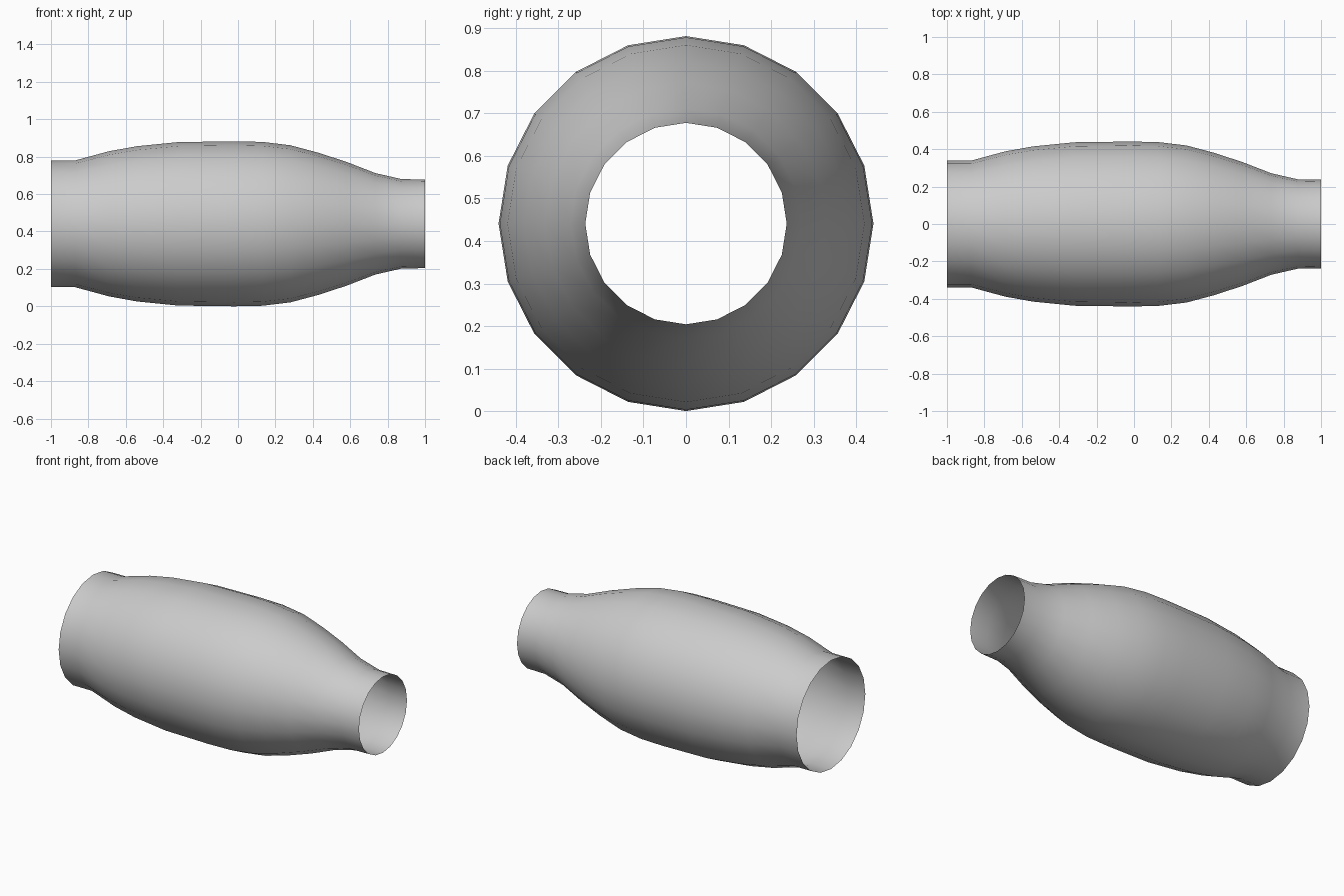
import bpy, bmesh, math

if "Cube" in bpy.data.objects:
    bpy.data.objects.remove(bpy.data.objects["Cube"])

SIDES = 20
AXIS_Z = 0.441
# (x, radius) along the sleeve
PROFILE = [(-1, .339), (-.87, .339), (-.69, .388), (-.54, .415), (-.32, .437),
           (-.02, .441), (.13, .438), (.28, .42), (.43, .38), (.58, .331),
           (.735, .271), (.875, .239), (1, .237)]

bm = bmesh.new()

# One ring of vertices around the x axis per profile point
rings = []
for x, r in PROFILE:
    ring = []
    for i in range(SIDES):
        a = 2 * math.pi * i / SIDES
        ring.append(bm.verts.new((x, r * math.cos(a), AXIS_Z + r * math.sin(a))))
    rings.append(ring)

# Skin between neighbouring rings, both ends left open
for a, b in zip(rings, rings[1:]):
    for i in range(SIDES):
        j = (i + 1) % SIDES
        bm.faces.new((a[i], a[j], b[j], b[i]))

# Outward normals
bm.normal_update()
f = bm.faces[:][0]
c = f.calc_center_median()
if f.normal.y * c.y + f.normal.z * (c.z - AXIS_Z) < 0:
    bmesh.ops.reverse_faces(bm, faces=bm.faces[:])
for f in bm.faces:
    f.smooth = True

mesh = bpy.data.meshes.new("tapered_sleeve")
bm.to_mesh(mesh)
bm.free()
sleeve = bpy.data.objects.new("tapered_sleeve", mesh)
bpy.context.collection.objects.link(sleeve)
